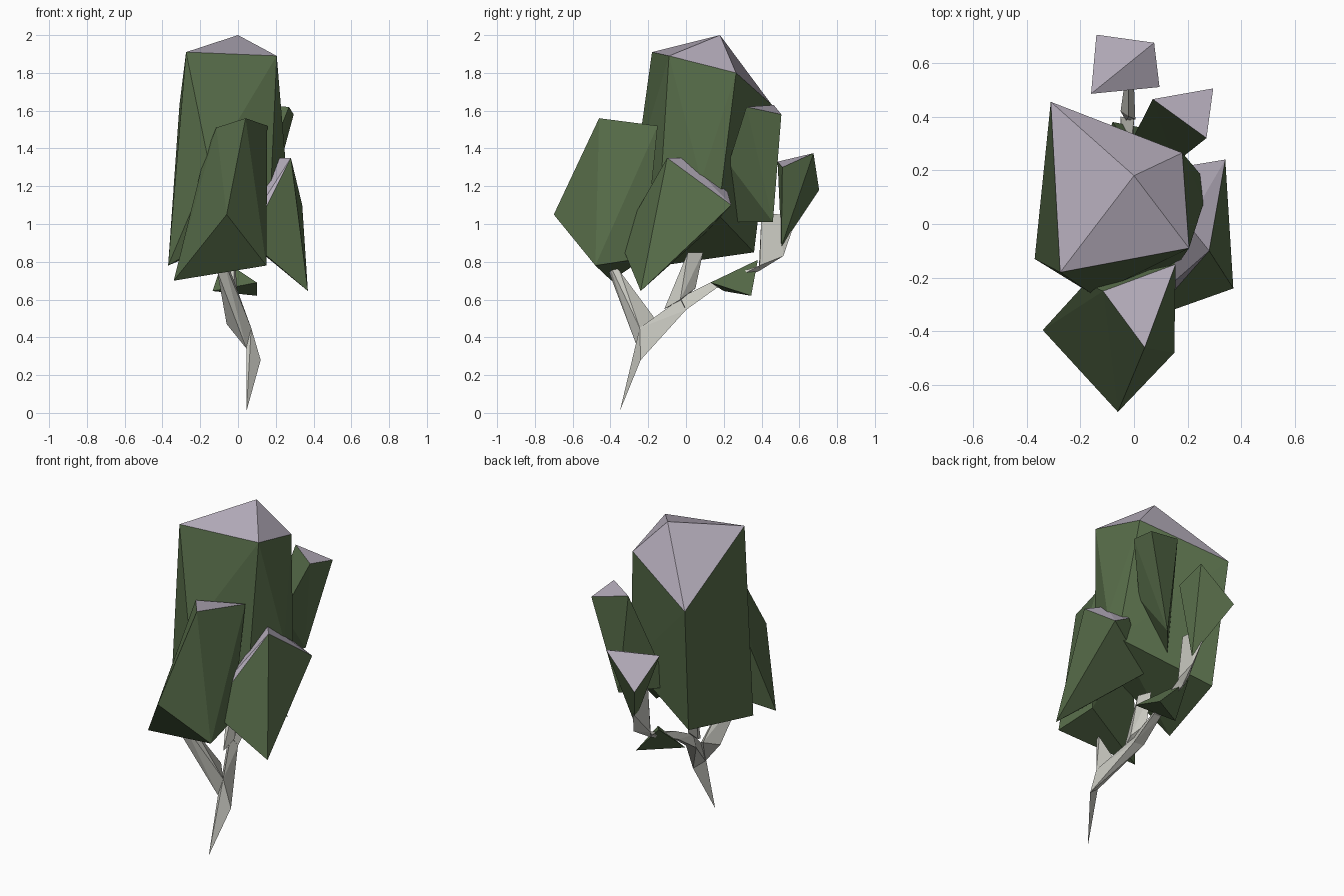
import bpy, bmesh


def material(name, rgb):
    m = bpy.data.materials.new(name)
    m.diffuse_color = (*rgb, 1)
    return m


LEAF = material("leaf_green", (0.098, 0.156, 0.069))
TOP = material("pale_lilac", (0.465, 0.42, 0.50))
BARK = material("pale_bark", (0.578, 0.578, 0.527))


def hull(name, pts, mats):
    """Faceted solid: convex hull of a few corners; upward faces take the second colour."""
    bm = bmesh.new()
    vs = [bm.verts.new(p) for p in pts]
    r = bmesh.ops.convex_hull(bm, input=vs)
    junk = {v for v in r["geom_interior"] + r["geom_unused"]
            if isinstance(v, bmesh.types.BMVert)}
    bmesh.ops.delete(bm, geom=list(junk), context='VERTS')
    bmesh.ops.recalc_face_normals(bm, faces=bm.faces)
    bm.normal_update()
    me = bpy.data.meshes.new(name)
    for m in mats:
        me.materials.append(m)
    if len(mats) > 1:
        for f in bm.faces:
            f.material_index = 1 if f.normal.z > 0.5 else 0
    bm.to_mesh(me)
    bm.free()
    bpy.context.collection.objects.link(bpy.data.objects.new(name, me))


def clump(name, pts):
    hull(name, pts, (LEAF, TOP))


def limb(name, pts):
    hull(name, pts, (BARK,))


# Foliage
clump("main_crown", [
    (0, .18, 2.0), (-.275, -.18, 1.91), (.205, -.09, 1.89), (.18, .265, 1.80),
    (-.31, .455, 1.63), (.26, .17, 1.05), (.26, .08, 1.23), (-.15, -.265, 1.3),
    (.17, -.14, 1.1), (-.37, -.13, .78), (-.27, .36, .85)])
clump("front_clump", [
    (-.115, -.25, 1.51), (.155, -.15, 1.52), (.04, -.46, 1.56), (-.06, -.70, 1.05),
    (-.34, -.395, .70), (.15, -.48, .78), (-.18, -.22, 1.35), (.12, -.22, .82)])
clump("right_clump", [
    (.28, -.10, 1.35), (.20, 0, 1.35), (.34, .24, 1.10), (.22, .22, 1.17),
    (.37, -.24, .645), (.06, -.35, .91), (.12, -.24, 1.10), (0, .10, .95)])
clump("back_right_clump", [
    (.07, .465, 1.63), (.295, .505, 1.58), (.27, .32, 1.62), (.14, .46, 1.01),
    (-.05, .23, 1.01), (.15, .225, 1.32)])
clump("back_clump", [
    (.075, .675, 1.375), (-.14, .705, 1.18), (-.16, .485, 1.33),
    (.095, .51, 1.30), (0, .505, .88)])
hull("low_clump", [
    (.10, .13, .69), (-.08, .38, .81), (.10, .345, .62), (-.135, .20, .645)], (LEAF,))

# Trunk and limbs, sharing corners where they meet
limb("trunk", [
    (.045, -.35, .01), (.12, -.24, .28), (.045, -.26, .35), (.07, -.245, .45)])
limb("lower_limb", [
    (.12, -.24, .28), (.045, -.255, .34), (.07, -.245, .45),
    (-.03, -.03, .605), (-.07, 0, .55), (0, 0, .545)])
limb("front_limb", [
    (.045, -.255, .34), (-.06, -.25, .47), (.07, -.245, .45), (0, -.165, .50),
    (-.11, -.41, .75), (-.04, -.35, .75), (-.08, -.42, .82)])
limb("middle_limb", [
    (-.02, -.115, .55), (-.06, -.03, .59), (0, -.03, .60), (-.05, .05, .66),
    (-.075, .01, .85), (-.02, .01, .85), (-.05, .09, .85)])
limb("upper_limb", [
    (-.07, 0, .55), (0, 0, .545), (-.03, -.03, .61),
    (-.06, .16, .66), (-.01, .16, .66), (-.03, .15, .70)])
limb("outer_limb", [
    (-.06, .16, .66), (-.01, .16, .66), (-.03, .15, .70),
    (-.03, .385, .75), (-.05, .40, .78), (0, .39, .78)])
limb("back_limb", [
    (-.03, .385, .75), (-.05, .42, .80), (.005, .39, .78), (0, .515, .83),
    (-.03, .56, .96), (-.02, .40, 1.06), (-.02, .50, 1.05)])
